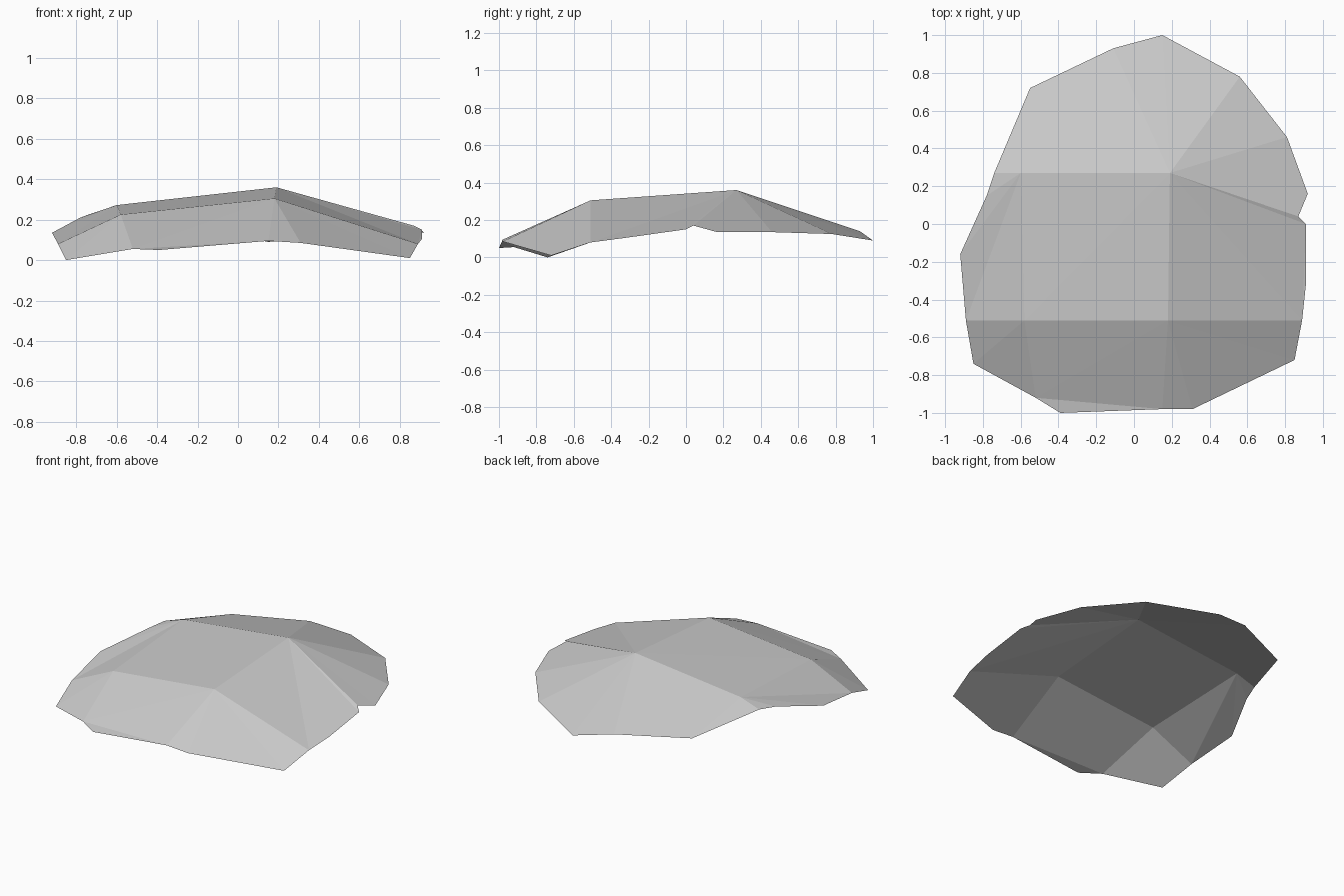
import bpy
import bmesh

cube = bpy.data.objects.get("Cube")
if cube:
    bpy.data.objects.remove(cube, do_unlink=True)

# Plain stone grey
grey = bpy.data.materials.new("plain grey")
grey.use_nodes = True
colour = (0.6, 0.6, 0.6, 1)
grey.diffuse_color = colour
grey.node_tree.nodes["Principled BSDF"].inputs["Base Color"].default_value = colour

# Raised corners of the crown, and points around the rim
points = {
    "peak": (0.19, 0.27, 0.36),
    "brow": (0.18, -0.51, 0.305),
    "front_shoulder": (-0.58, -0.51, 0.225),
    "back_shoulder": (-0.6, 0.27, 0.272),
    "notch_front": (0.91, 0, 0.15),
    "notch_back": (0.87, 0.04, 0.17),
    "left_tip": (0.92, 0.16, 0.137),
    "left_back": (0.81, 0.46, 0.135),
    "back_left": (0.56, 0.78, 0.125),
    "back_tip": (0.15, 1, 0.09),
    "back_middle": (-0.11, 0.93, 0.14),
    "back_right": (-0.55, 0.72, 0.15),
    "right_back": (-0.74, 0.27, 0.225),
    "right_middle": (-0.78, 0.15, 0.21),
    "right_tip": (-0.92, -0.16, 0.135),
    "right_front": (-0.89, -0.51, 0.08),
    "right_corner": (-0.85, -0.74, 0),
    "front_right": (-0.52, -0.92, 0.055),
    "front_tip": (-0.39, -1, 0.05),
    "front_middle": (0.15, -0.98, 0.095),
    "front_left": (0.31, -0.98, 0.085),
    "left_corner": (0.85, -0.72, 0.01),
    "left_front": (0.89, -0.51, 0.08),
    "left_middle": (0.91, -0.32, 0.105),
}

bm = bmesh.new()
verts = {name: bm.verts.new(place) for name, place in points.items()}


def fan(hub, rim):
    """Spread flat triangles from one point to a run of other points."""
    names = rim.split()
    for first, second in zip(names, names[1:]):
        bm.faces.new([verts[hub], verts[first], verts[second]])


# Back slope, closing the narrow notch beside it
fan("peak", "left_front notch_front notch_back left_tip left_back back_left "
            "back_tip back_middle back_right back_shoulder")
# Crown and the slope left of it
fan("peak", "back_shoulder front_shoulder brow left_front")
# Right slope
fan("back_shoulder", "back_right right_back right_middle right_tip "
                     "right_front front_shoulder")
fan("front_shoulder", "right_front right_corner front_right brow")
# Front slope
fan("brow", "front_right front_middle front_left left_corner left_front")
# Thin turned-down edges at the front and left
fan("front_tip", "front_middle front_right")
fan("left_middle", "notch_front left_front")

bm.normal_update()
mesh = bpy.data.meshes.new("faceted_shell")
bm.to_mesh(mesh)
bm.free()
mesh.materials.append(grey)
shell = bpy.data.objects.new("faceted_shell", mesh)
bpy.context.collection.objects.link(shell)
